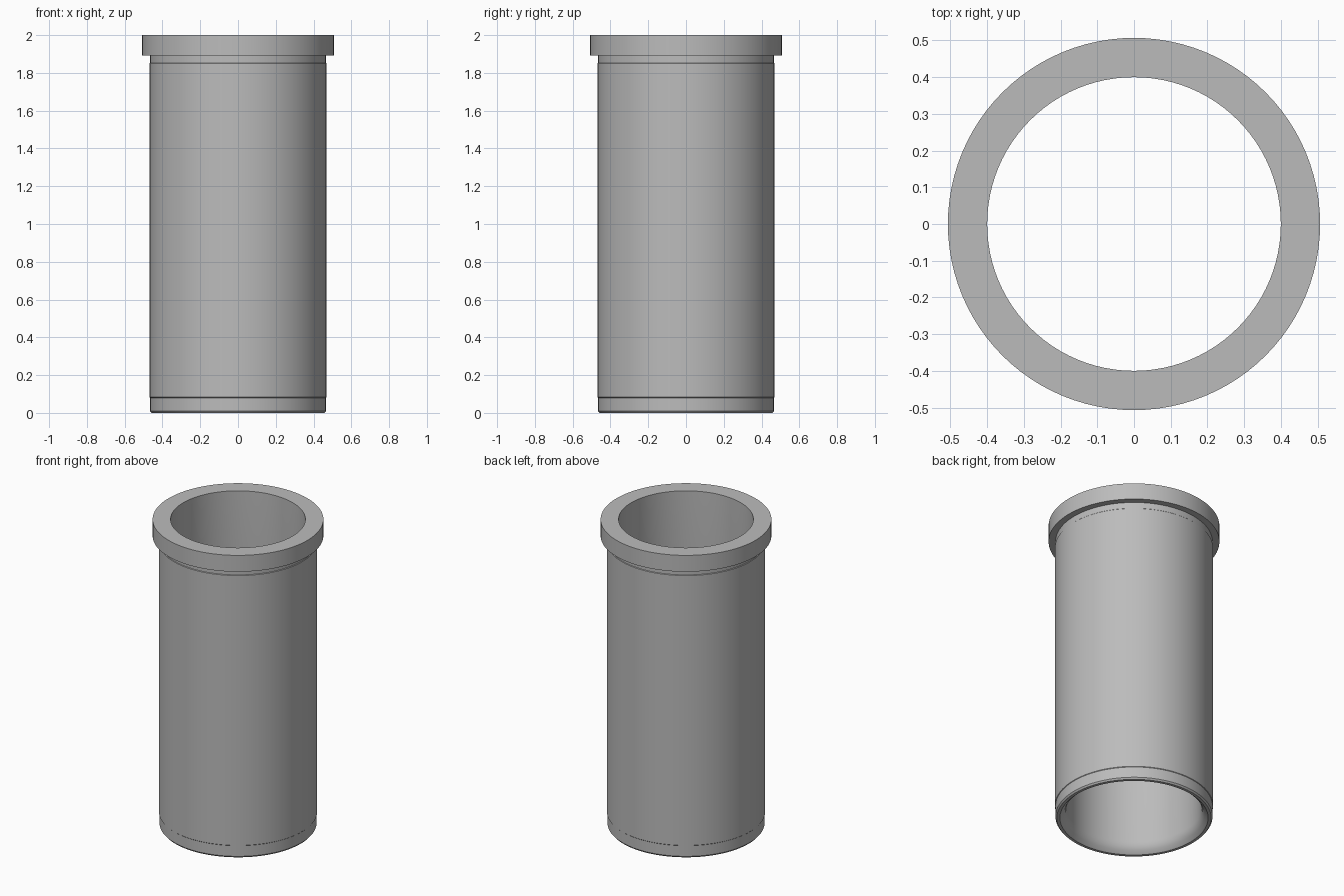
import bpy
import bmesh
import math

SEGMENTS = 96

cube = bpy.data.objects.get("Cube")
if cube:
    bpy.data.objects.remove(cube, do_unlink=True)

# Plain grey metal
metal = bpy.data.materials.new("grey_metal")
metal.use_nodes = True
colour = (0.5, 0.5, 0.5, 1)
metal.diffuse_color = colour
metal.node_tree.nodes["Principled BSDF"].inputs["Base Color"].default_value = colour


def lathe(name, profile):
    """Spin a closed (radius, height) profile around the z axis."""
    bm = bmesh.new()
    verts = [bm.verts.new((r, 0, z)) for r, z in profile]
    edges = [bm.edges.new((a, b)) for a, b in zip(verts, verts[1:] + verts[:1])]
    bmesh.ops.spin(bm, geom=verts + edges, cent=(0, 0, 0), axis=(0, 0, 1),
                   angle=math.tau, steps=SEGMENTS, use_duplicate=False)
    bmesh.ops.remove_doubles(bm, verts=bm.verts, dist=0.0001)
    bmesh.ops.recalc_face_normals(bm, faces=bm.faces)
    mesh = bpy.data.meshes.new(name)
    bm.to_mesh(mesh)
    bm.free()
    mesh.materials.append(metal)
    obj = bpy.data.objects.new(name, mesh)
    bpy.context.collection.objects.link(obj)
    bpy.ops.object.select_all(action="DESELECT")
    obj.select_set(True)
    bpy.context.view_layer.objects.active = obj
    bpy.ops.object.shade_smooth_by_angle(angle=math.radians(30))
    return obj


# Flanged sleeve: lead-in at the bottom, relief groove under the flange
lathe("flanged_sleeve", [
    (0.44, 0), (0.458, 0), (0.466, 0.01),          # bottom rim and chamfer
    (0.466, 0.08), (0.469, 0.083),                 # lower land
    (0.469, 1.85), (0.466, 1.853), (0.466, 1.893), # body and relief
    (0.507, 1.893), (0.507, 2),                    # flange
    (0.4, 2), (0.4, 0.07),                         # bore
    (0.405, 0.045), (0.418, 0.02),                 # flared mouth
])
